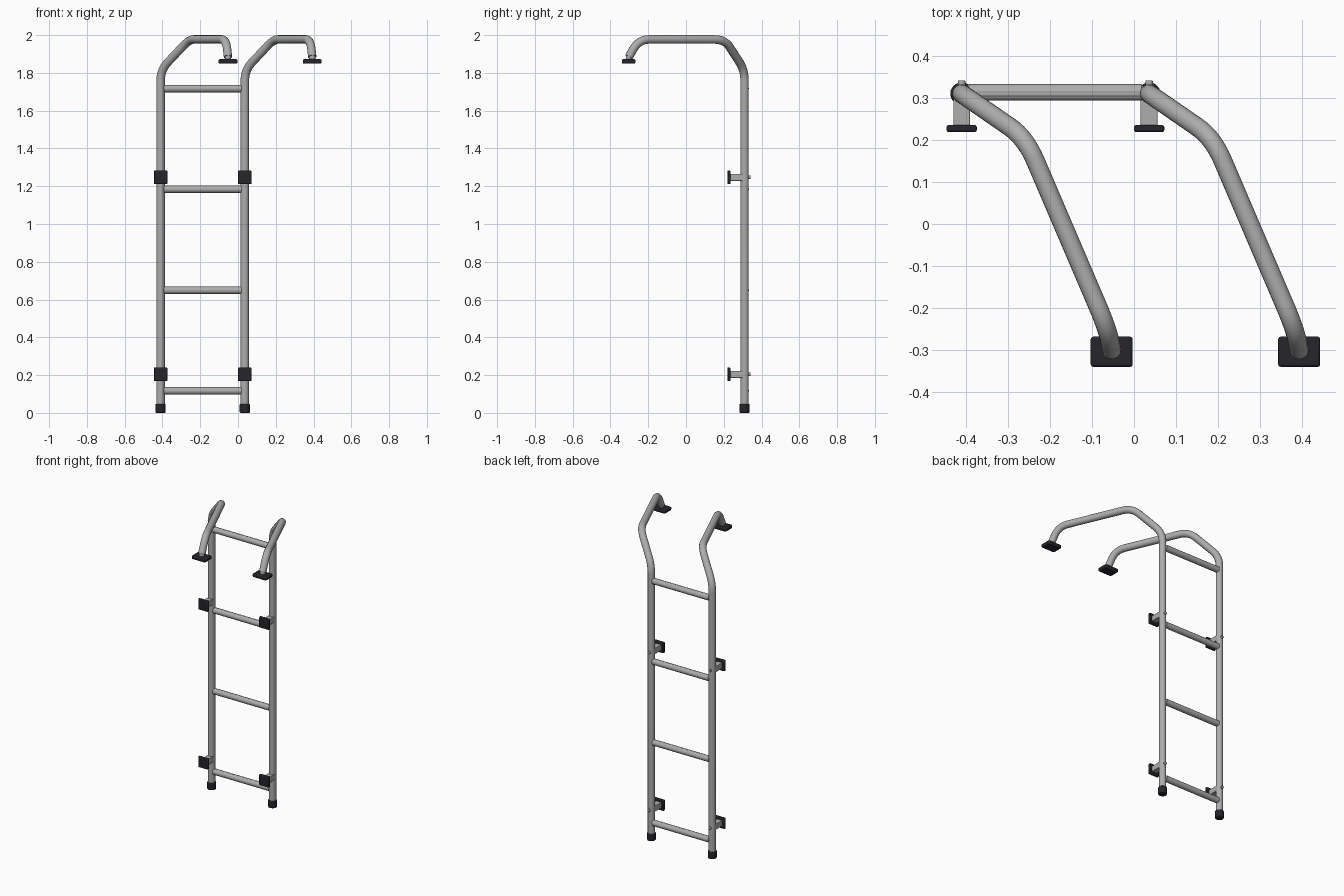
import bpy, bmesh, math
from mathutils import Vector

cube = bpy.data.objects.get("Cube")
if cube:
    bpy.data.objects.remove(cube, do_unlink=True)


def make_material(name, color, metallic, rough):
    m = bpy.data.materials.new(name)
    m.use_nodes = True
    m.diffuse_color = color
    b = m.node_tree.nodes["Principled BSDF"]
    b.inputs["Base Color"].default_value = color
    b.inputs["Metallic"].default_value = metallic
    b.inputs["Roughness"].default_value = rough
    return m


METAL = make_material("brushed_aluminium", (0.42, 0.42, 0.42, 1), 0.0, 0.45)
RUBBER = make_material("black_rubber", (0.018, 0.018, 0.024, 1), 0.0, 0.7)

TUBE_R = 0.0225
RAIL_Y = 0.31
RAILS = {"right": -0.41, "left": 0.036}
RUNG_Z = (0.117, 0.649, 1.184, 1.717)
BRACKET_Z = (0.204, 1.247)


def finish(obj, name, mat, bevel=0.0):
    obj.name = name
    obj.data.materials.clear()
    obj.data.materials.append(mat)
    if bevel:
        mod = obj.modifiers.new("soft_edges", "BEVEL")
        mod.width = bevel
        mod.segments = 2
        mod.limit_method = "ANGLE"
    bpy.ops.object.select_all(action="DESELECT")
    obj.select_set(True)
    bpy.context.view_layer.objects.active = obj
    bpy.ops.object.shade_smooth_by_angle(angle=math.radians(35))
    return obj


def box(name, centre, size, mat, bevel):
    bpy.ops.mesh.primitive_cube_add(size=1, location=centre)
    obj = bpy.context.object
    obj.scale = size
    bpy.ops.object.transform_apply(location=False, rotation=False, scale=True)
    return finish(obj, name, mat, bevel)


def rod(name, start, end, radius, mat, bevel=0.0, sides=24):
    a, b = Vector(start), Vector(end)
    bpy.ops.mesh.primitive_cylinder_add(vertices=sides, radius=radius,
                                        depth=(b - a).length, location=(a + b) / 2)
    obj = bpy.context.object
    obj.rotation_euler = (b - a).to_track_quat("Z", "Y").to_euler()
    return finish(obj, name, mat, bevel)


def rounded_path(corners, reach, steps=8):
    """Replace each inner corner by a smooth bend."""
    pts = [corners[0]]
    for prev, c, nxt in zip(corners, corners[1:], corners[2:]):
        a = c + (prev - c).normalized() * reach
        b = c + (nxt - c).normalized() * reach
        for i in range(steps + 1):
            t = i / steps
            pts.append(a * (1 - t) ** 2 + c * 2 * t * (1 - t) + b * t * t)
    return pts + [corners[-1]]


def bent_tube(name, corners, radius, mat):
    curve = bpy.data.curves.new(name, "CURVE")
    curve.dimensions = "3D"
    curve.bevel_depth = radius
    curve.bevel_resolution = 5
    curve.use_fill_caps = True
    pts = rounded_path([Vector(c) for c in corners], 0.06)
    spline = curve.splines.new("POLY")
    spline.points.add(len(pts) - 1)
    for p, co in zip(spline.points, pts):
        p.co = (*co, 1)
    obj = bpy.data.objects.new(name, curve)
    bpy.context.collection.objects.link(obj)
    bpy.ops.object.select_all(action="DESELECT")
    obj.select_set(True)
    bpy.context.view_layer.objects.active = obj
    bpy.ops.object.convert(target="MESH")
    return finish(bpy.context.object, name, mat)


def ribbed_rung(name, x0, x1, z):
    """Round bar with shallow grip ribs along its top."""
    sides, radius, chamfer = 48, 0.0195, 0.006
    bm = bmesh.new()
    rings = []
    for x, shrink in ((x0, 0.7), (x0 + chamfer, 1), (x1 - chamfer, 1), (x1, 0.7)):
        ring = []
        for i in range(sides):
            a = 2 * math.pi * i / sides
            on_top = math.sin(a) > 0.6
            r = radius * shrink * (0.95 if on_top and i % 4 < 2 else 1)
            ring.append(bm.verts.new((x, RAIL_Y + 0.003 + r * math.cos(a), z + r * math.sin(a))))
        rings.append(ring)
    for r0, r1 in zip(rings, rings[1:]):
        for i in range(sides):
            j = (i + 1) % sides
            bm.faces.new((r0[i], r0[j], r1[j], r1[i]))
    bm.faces.new(rings[0])
    bm.faces.new(rings[-1])
    bmesh.ops.recalc_face_normals(bm, faces=bm.faces)
    mesh = bpy.data.meshes.new(name)
    bm.to_mesh(mesh)
    bm.free()
    obj = bpy.data.objects.new(name, mesh)
    bpy.context.collection.objects.link(obj)
    return finish(obj, name, METAL)


for side, x in RAILS.items():
    # Side rail with its hooked top
    bent_tube(f"{side}_rail", [
        (x, RAIL_Y, 0.02), (x, RAIL_Y, 1.815), (x + 0.152, 0.205, 1.977),
        (x + 0.347, -0.25, 1.977), (x + 0.357, -0.302, 1.885)], TUBE_R, METAL)

    # Rubber foot
    rod(f"{side}_foot_cap", (x, RAIL_Y, 0), (x, RAIL_Y, 0.048), 0.027, RUBBER, 0.005)

    # Roof pad and its pin
    hx = x + 0.357
    rod(f"{side}_roof_pin", (hx, -0.303, 1.865), (hx, -0.301, 1.9), 0.016, METAL)
    box(f"{side}_roof_pad", (hx, -0.304, 1.861), (0.1, 0.072, 0.023), RUBBER, 0.006)

    # Stand-off brackets, wall pads and bolts
    for level, z in zip(("lower", "upper"), BRACKET_Z):
        tag = f"{side}_{level}"
        box(f"{tag}_bracket", (x, 0.268, z), (0.04, 0.075, 0.038), METAL, 0.003)
        box(f"{tag}_wall_pad", (x, 0.227, z), (0.072, 0.017, 0.072), RUBBER, 0.005)
        rod(f"{tag}_bolt", (x, RAIL_Y, z), (x, 0.342, z), 0.009, METAL, 0.003, 16)

# Rungs
for n, z in enumerate(RUNG_Z, 1):
    ribbed_rung(f"rung_{n}", RAILS["right"] + 0.012, RAILS["left"] - 0.012, z)
